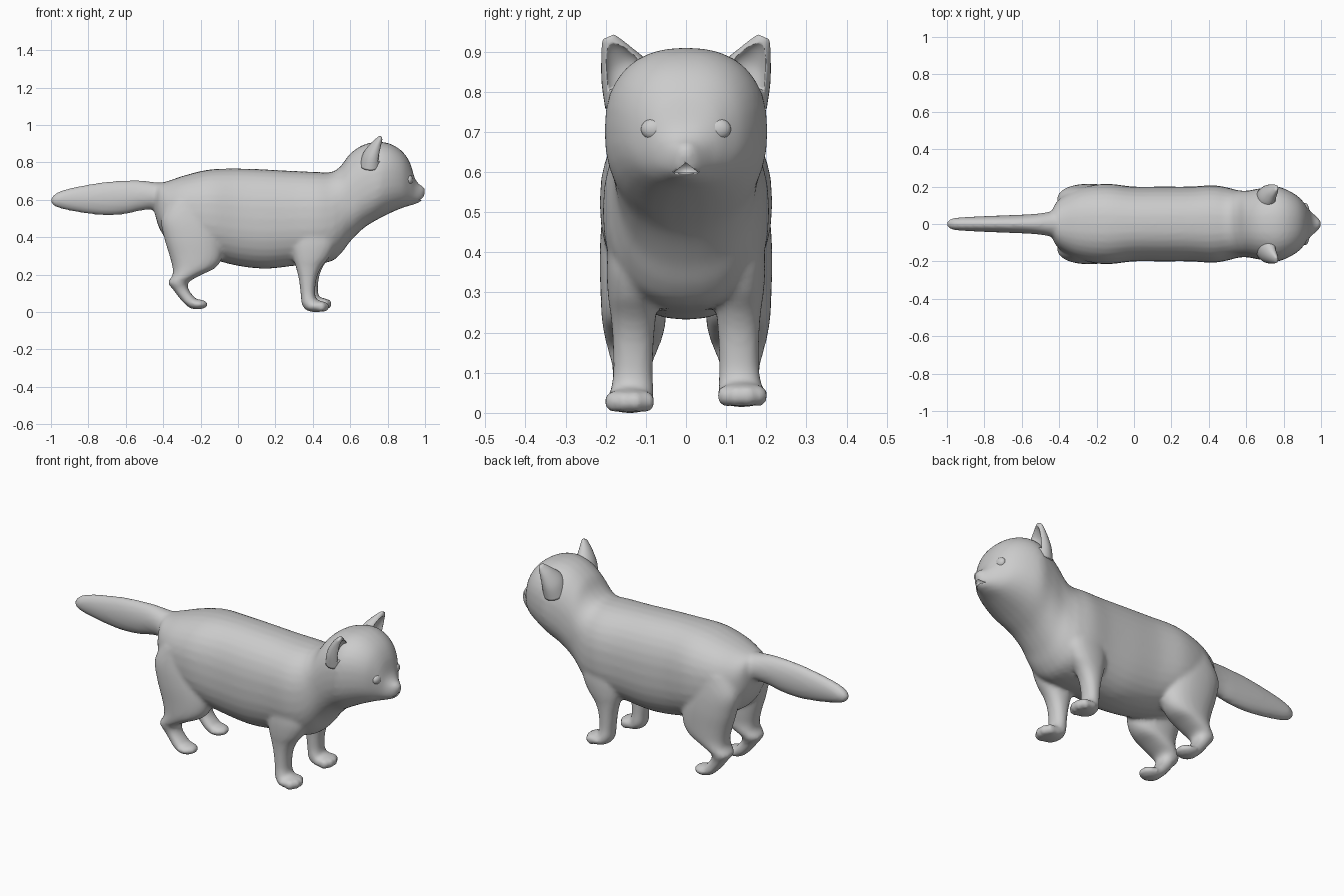
import bpy
import bmesh
from math import cos, sin, pi, copysign
from mathutils import Vector, Matrix

if "Cube" in bpy.data.objects:
    bpy.data.objects.remove(bpy.data.objects["Cube"])

GREY = (0.6, 0.6, 0.6, 1)
grey = bpy.data.materials.new("plain grey")
grey.use_nodes = True
grey.diffuse_color = GREY
grey.node_tree.nodes["Principled BSDF"].inputs["Base Color"].default_value = GREY


def finish(bm, name):
    bmesh.ops.recalc_face_normals(bm, faces=bm.faces)
    mesh = bpy.data.meshes.new(name)
    bm.to_mesh(mesh)
    bm.free()
    mesh.materials.append(grey)
    for p in mesh.polygons:
        p.use_smooth = True
    ob = bpy.data.objects.new(name, mesh)
    bpy.context.collection.objects.link(ob)
    return ob


def smooth_rows(rows, n=5):
    """Catmull-Rom interpolation of the section table."""
    pts = [Vector(r) for r in rows]
    pts = [pts[0]] + pts + [pts[-1]]
    out = []
    for a, b, c, d in zip(pts, pts[1:], pts[2:], pts[3:]):
        for k in range(n):
            t = k / n
            out.append(b + (c - a) * (t / 2) + (2 * a - 5 * b + 4 * c - d) * (t * t / 2)
                       + (3 * b - a - 3 * c + d) * (t ** 3 / 2))
    return out + [pts[-1]]


def loft(bm, sections, segs=32):
    """sections: (origin, half-axis u, half-axis v, roundness power)"""
    rings = []
    for o, u, v, p in sections:
        ring = []
        for i in range(segs):
            c, s = cos(2 * pi * i / segs), sin(2 * pi * i / segs)
            ring.append(bm.verts.new(o + u * copysign(abs(c) ** (2 / p), c)
                                     + v * copysign(abs(s) ** (2 / p), s)))
        rings.append(ring)
    for r, q in zip(rings, rings[1:]):
        for i in range(segs):
            j = (i + 1) % segs
            bm.faces.new((r[i], r[j], q[j], q[i]))
    bm.faces.new(rings[0][::-1])
    bm.faces.new(rings[-1])


def loft_x(bm, rows, power):
    """rows: x, bottom, top, half-width"""
    loft(bm, [(Vector((x, 0, (lo + hi) / 2)), Vector((0, w, 0)),
               Vector((0, 0, (hi - lo) / 2)), power) for x, lo, hi, w in smooth_rows(rows)])


def loft_z(bm, rows, side, shift):
    """rows: z, back x, front x, inner y, outer y"""
    move = Vector(shift)
    loft(bm, [(Vector(((x0 + x1) / 2, side * (y0 + y1) / 2, z)) + move,
               Vector(((x1 - x0) / 2, 0, 0)), Vector((0, (y1 - y0) / 2, 0)), 2.2)
              for z, x0, x1, y0, y1 in smooth_rows(rows)])


def ball(bm, centre, radii):
    bmesh.ops.create_uvsphere(bm, u_segments=24, v_segments=16, radius=1,
                              matrix=Matrix.Translation(centre) @ Matrix.Diagonal((*radii, 1)))


def apply_modifiers(ob):
    graph = bpy.context.evaluated_depsgraph_get()
    mesh = bpy.data.meshes.new_from_object(ob.evaluated_get(graph))
    ob.modifiers.clear()
    ob.data = mesh
    for p in mesh.polygons:
        p.use_smooth = True


def cut(ob, cutter):
    cutter.hide_render = True
    mod = ob.modifiers.new("cut", 'BOOLEAN')
    mod.object = cutter
    mod.solver = 'EXACT'
    apply_modifiers(ob)
    bpy.data.objects.remove(cutter)


# Torso, neck and head in one sweep
skin = bmesh.new()
loft_x(skin, [
    (-.445, .53, .67, .05), (-.42, .45, .69, .11), (-.37, .38, .705, .155),
    (-.28, .34, .735, .195), (-.15, .29, .765, .215), (0, .25, .77, .2),
    (.15, .235, .765, .2), (.3, .25, .757, .2), (.42, .26, .752, .207),
    (.5, .275, .752, .195), (.55, .315, .785, .182), (.6, .38, .85, .178),
    (.67, .45, .897, .19), (.75, .5, .913, .203), (.82, .535, .9, .182),
    (.88, .56, .86, .145), (.92, .572, .80, .1), (.945, .58, .72, .068),
    (.97, .59, .685, .045), (.99, .61, .675, .026), (1.0, .64, .66, .01)], 2.35)
# Tail
loft_x(skin, [
    (-.36, .5, .69, .09), (-.44, .548, .697, .068), (-.52, .545, .706, .055),
    (-.6, .527, .706, .05), (-.7, .52, .70, .046), (-.8, .528, .685, .042),
    (-.9, .545, .665, .037), (-.96, .56, .645, .032), (-.99, .575, .625, .022),
    (-1.0, .59, .61, .008)], 2)

for side in (-1, 1):
    # Front legs: the left one steps slightly ahead
    step = (.015, 0, .015) if side > 0 else (0, 0, 0)
    loft_z(skin, [
        (.5, .32, .5, .08, .185), (.38, .29, .52, .07, .197), (.3, .295, .49, .07, .195),
        (.24, .31, .445, .075, .187), (.18, .325, .42, .08, .183),
        (.1, .335, .412, .083, .182), (.05, .34, .425, .08, .19), (.02, .355, .42, .09, .18)],
        side, step)
    move = Vector(step)
    ball(skin, move + Vector((.415, side * .14, .034)), (.065, .064, .032))
    for k, x in ((-.042, .445), (-.015, .46), (.015, .46), (.042, .445)):
        ball(skin, move + Vector((x, side * .14 + k, .031)), (.028, .021, .028))
    # Hind legs: thigh, hock and paw
    loft_z(skin, [
        (.6, -.36, -.16, .06, .19), (.5, -.41, -.12, .05, .208), (.4, -.395, -.09, .045, .215),
        (.3, -.365, -.085, .045, .213), (.24, -.35, -.12, .05, .21),
        (.2, -.35, -.2, .055, .205), (.16, -.373, -.265, .07, .195),
        (.12, -.345, -.262, .085, .185), (.08, -.315, -.23, .085, .185),
        (.05, -.288, -.2, .085, .19), (.03, -.26, -.2, .1, .18)], side, (0, 0, 0))
    ball(skin, (-.218, side * .138, .044), (.058, .055, .027))

cat = finish(skin, "body_skin")
remesh = cat.modifiers.new("blend", 'REMESH')
remesh.mode = 'VOXEL'
remesh.voxel_size = .0105
relax = cat.modifiers.new("relax", 'SMOOTH')
relax.factor = .5
relax.iterations = 7
apply_modifiers(cat)

# Small open mouth, cut as a triangular wedge
bm = bmesh.new()
corners = [bm.verts.new((x, y, z)) for x in (.955, 1.05)
           for y, z in ((-.03, .602), (.03, .602), (0, .626))]
bmesh.ops.convex_hull(bm, input=corners)
cut(cat, finish(bm, "mouth_cutter"))


def ear_cone(name, side, rows, dx):
    """rows: z, x, y, half-depth, half-width"""
    bm = bmesh.new()
    loft(bm, [(Vector((x + dx, side * y, z)), Vector((d, 0, 0)),
               Vector((0, w, -.45 * side * w)), 2) for z, x, y, d, w in smooth_rows(rows)])
    return finish(bm, name)


for side, word in ((-1, "right"), (1, "left")):
    # Ears, hollowed from the front
    ear = ear_cone(word + "_ear", side, [
        (.79, .71, .135, .06, .066), (.85, .72, .152, .05, .058),
        (.90, .74, .175, .031, .036), (.932, .757, .19, .014, .019),
        (.94, .76, .193, .006, .012)], 0)
    cut(ear, ear_cone("ear_cutter", side, [
        (.825, .745, .152, .03, .046), (.87, .75, .16, .034, .04),
        (.905, .76, .176, .024, .025), (.928, .772, .19, .01, .01)], .016))
    # Eyes
    bm = bmesh.new()
    ball(bm, (.914, side * .08, .71), (.021, .032, .027))
    finish(bm, word + "_eye")

# Drop the whole model so the soles rest on the ground
low = min(v.co.z for v in cat.data.vertices)
for ob in bpy.context.collection.objects:
    if ob.type == 'MESH' and grey.name in ob.data.materials:
        ob.data.transform(Matrix.Translation((0, 0, -low)))
